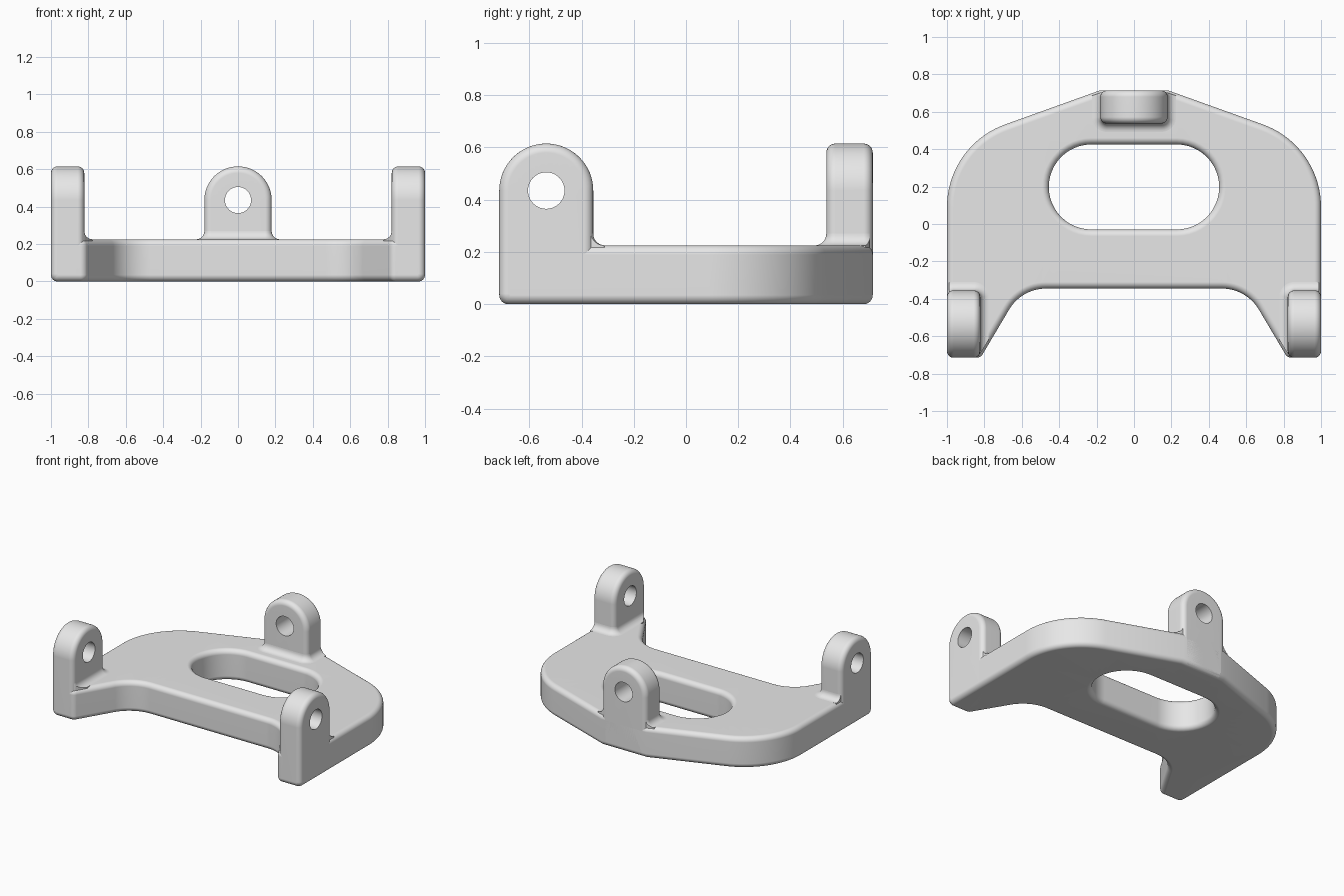
import bpy, bmesh, math
from mathutils import Vector

cube = bpy.data.objects.get("Cube")
if cube:
    bpy.data.objects.remove(cube)

grey = bpy.data.materials.new("plain grey")
grey.use_nodes = True
grey.diffuse_color = (0.8, 0.8, 0.8, 1)
grey.node_tree.nodes["Principled BSDF"].inputs["Base Color"].default_value = (0.8, 0.8, 0.8, 1)

PLATE_TOP = 0.225
FILLET = 0.045
EDGE = 0.035


def arc(cx, cy, r, start, end, n=8):
    angles = [math.radians(start + (end - start) * i / n) for i in range(n + 1)]
    return [Vector((cx + r * math.cos(a), cy + r * math.sin(a))) for a in angles]


def inset(points, d):
    """Move a counter-clockwise outline inwards by d."""
    result = []
    for i, p in enumerate(points):
        a = (p - points[i - 1]).normalized()
        b = (points[(i + 1) % len(points)] - p).normalized()
        na, nb = Vector((-a.y, a.x)), Vector((-b.y, b.x))
        result.append(p + (na + nb) * d / (1 + na.dot(nb)))
    return result


def rounded_levels(low, high, r, n=6):
    """Height and inset pairs of a wall with rounded rims."""
    steps = [math.pi / 2 * i / n for i in range(n + 1)]
    rim = [(r * (1 - math.sin(a)), r * (1 - math.cos(a))) for a in steps]
    return [(low + h, d) for h, d in reversed(rim)] + [(high - h, d) for h, d in rim]


def solid(name, walls, place=lambda u, v, w: (u, v, w)):
    """Loft each (outline, levels) wall, then fill both ends between them."""
    bm = bmesh.new()
    ends = [[], []]
    for outline, levels in walls:
        rings = []
        for h, d in levels:
            rings.append([bm.verts.new(place(p.x, p.y, h)) for p in inset(outline, d)])
        n = len(outline)
        for low, high in zip(rings, rings[1:]):
            for i in range(n):
                j = (i + 1) % n
                bm.faces.new((low[i], low[j], high[j], high[i]))
        for side, ring in zip(ends, (rings[0], rings[-1])):
            side += [bm.edges.get((ring[i - 1], ring[i])) for i in range(n)]
    for edges in ends:
        bmesh.ops.triangle_fill(bm, edges=edges, use_beauty=True)
    bmesh.ops.recalc_face_normals(bm, faces=bm.faces)
    mesh = bpy.data.meshes.new(name)
    bm.to_mesh(mesh)
    bm.free()
    mesh.materials.append(grey)
    obj = bpy.data.objects.new(name, mesh)
    bpy.context.collection.objects.link(obj)
    return obj


def smooth(obj):
    bpy.ops.object.select_all(action='DESELECT')
    obj.select_set(True)
    bpy.context.view_layer.objects.active = obj
    bpy.ops.object.shade_smooth_by_angle(angle=math.radians(35))
    obj.modifiers.new("flat_faces", 'WEIGHTED_NORMAL').keep_sharp = True


# Base plate with two front legs and a long slot
half = (arc(0.47, -0.575, 0.23, 90, 31.5, 12)
        + arc(0.843, -0.675, 0.04, 211, 270)
        + arc(0.96, -0.675, 0.04, 270, 360)
        + arc(0.53, 0.09, 0.47, 0, 70, 20)
        + [Vector((0.18, 0.715))])
outline = half + [Vector((-p.x, p.y)) for p in reversed(half)]
slot = arc(0.228, 0.198, 0.2275, -90, 90, 24) + arc(-0.228, 0.198, 0.2275, 90, 270, 24)
levels = rounded_levels(0, PLATE_TOP, EDGE)
smooth(solid("base_plate", [(outline, levels), (slot, [(h, -d) for h, d in levels])]))

# Upright lugs with round tops and pin holes
arch = (arc(-0.14, 0.04, 0.04, 180, 270) + arc(0.14, 0.04, 0.04, 270, 360)
        + arc(0, 0.435, 0.18, 0, 180, 32))
pin_hole = arc(0, 0.435, 0.07, 0, 360, 40)[:-1]
lug_walls = [(arch, rounded_levels(-0.089, 0.089, EDGE)),
             (pin_hole, [(-0.089, 0), (0.089, 0)])]
smooth(solid("back_lug", lug_walls, lambda u, v, w: (u, 0.626 + w, v)))
for side, s in (("left", 1), ("right", -1)):
    smooth(solid(side + "_lug", lug_walls,
                 lambda u, v, w: (s * 0.911 + w, u - 0.535, v)))

# Concave fillets round the lug feet, trimmed to the plate outline
trim = solid("fillet_trim", [(inset(outline, 0.012), [(0.1, 0), (0.5, 0)])])
trim.hide_render = True
steps = [math.pi / 2 * i / 8 for i in range(9)]
flare = [(PLATE_TOP - 0.03, -FILLET)] + [
    (PLATE_TOP + FILLET * (1 - math.cos(a)), -FILLET * (1 - math.sin(a))) for a in steps]


def foot_fillet(name, cx, cy, hx, hy):
    r = EDGE
    foot = []
    for sx, sy, start in ((1, 1, 0), (-1, 1, 90), (-1, -1, 180), (1, -1, 270)):
        foot += arc(cx + sx * (hx - r), cy + sy * (hy - r), r, start, start + 90, 6)
    obj = solid(name, [(foot, flare)])
    cut = obj.modifiers.new("trim", 'BOOLEAN')
    cut.operation = 'INTERSECT'
    cut.solver = 'EXACT'
    cut.object = trim
    bpy.context.view_layer.update()
    evaluated = obj.evaluated_get(bpy.context.evaluated_depsgraph_get())
    mesh = bpy.data.meshes.new_from_object(evaluated)
    obj.modifiers.clear()
    obj.data = mesh
    smooth(obj)


foot_fillet("back_lug_fillet", 0, 0.626, 0.18, 0.089)
foot_fillet("left_lug_fillet", 0.911, -0.535, 0.089, 0.18)
foot_fillet("right_lug_fillet", -0.911, -0.535, 0.089, 0.18)
bpy.data.objects.remove(trim)
